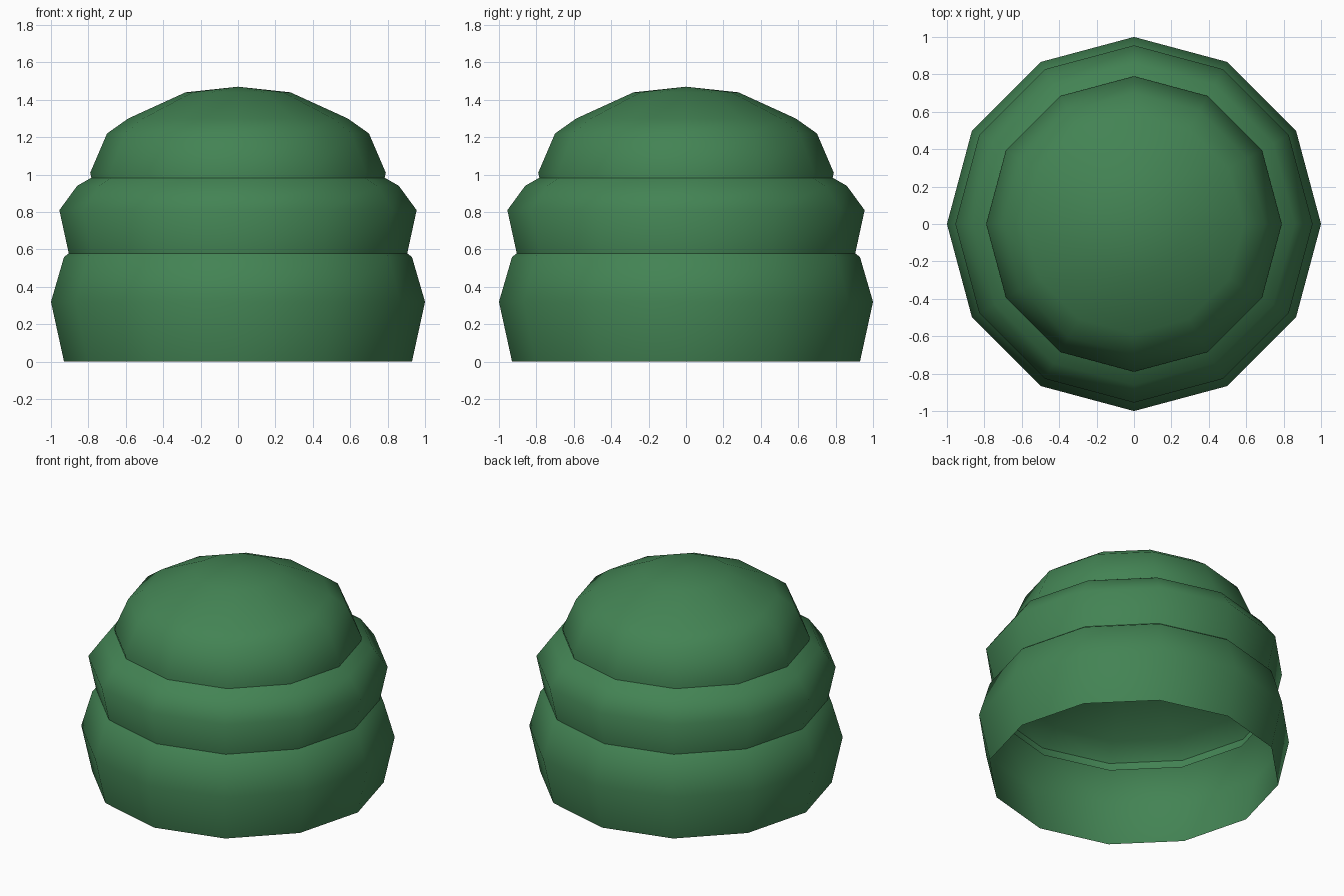
import bpy
import bmesh
import math
from mathutils import Vector

SIDES = 12

default = bpy.data.objects.get("Cube")
if default:
    bpy.data.objects.remove(default, do_unlink=True)

# Single leaf colour
green = bpy.data.materials.new("leaf_green")
green.use_nodes = True
colour = (0.056, 0.228, 0.088, 1.0)
green.diffuse_color = colour
shader = green.node_tree.nodes["Principled BSDF"]
shader.inputs["Base Color"].default_value = colour
shader.inputs["Roughness"].default_value = 0.8


def dome(name, profile, apex):
    """Open-bottomed dome: (radius, height) rings from the rim up, closed at an apex."""
    bm = bmesh.new()
    rings = []
    for radius, z in profile:
        angles = [math.tau * i / SIDES for i in range(SIDES)]
        rings.append([bm.verts.new(Vector((radius * math.cos(a), radius * math.sin(a), z)))
                      for a in angles])
    tip = bm.verts.new((0, 0, apex))
    for i in range(SIDES):
        j = (i + 1) % SIDES
        for low, high in zip(rings, rings[1:]):
            bm.faces.new((low[i], low[j], high[j], high[i]))
        bm.faces.new((rings[-1][i], rings[-1][j], tip))
    for face in bm.faces:
        face.smooth = True
    mesh = bpy.data.meshes.new(name)
    bm.to_mesh(mesh)
    bm.free()
    mesh.materials.append(green)
    obj = bpy.data.objects.new(name, mesh)
    bpy.context.collection.objects.link(obj)
    return obj


# Three overlapping foliage tiers, each skirt dipping into the dome below
dome("lower_foliage", [(0.93, 0), (1.0, 0.32), (0.93, 0.56), (0.78, 0.67), (0.37, 0.85)], 0.89)
dome("middle_foliage", [(0.892, 0.52), (0.955, 0.81), (0.86, 0.94), (0.72, 1.02), (0.34, 1.17)], 1.2)
dome("upper_foliage", [(0.74, 0.77), (0.79, 1.01), (0.7, 1.22), (0.587, 1.3), (0.28, 1.44)], 1.47)
